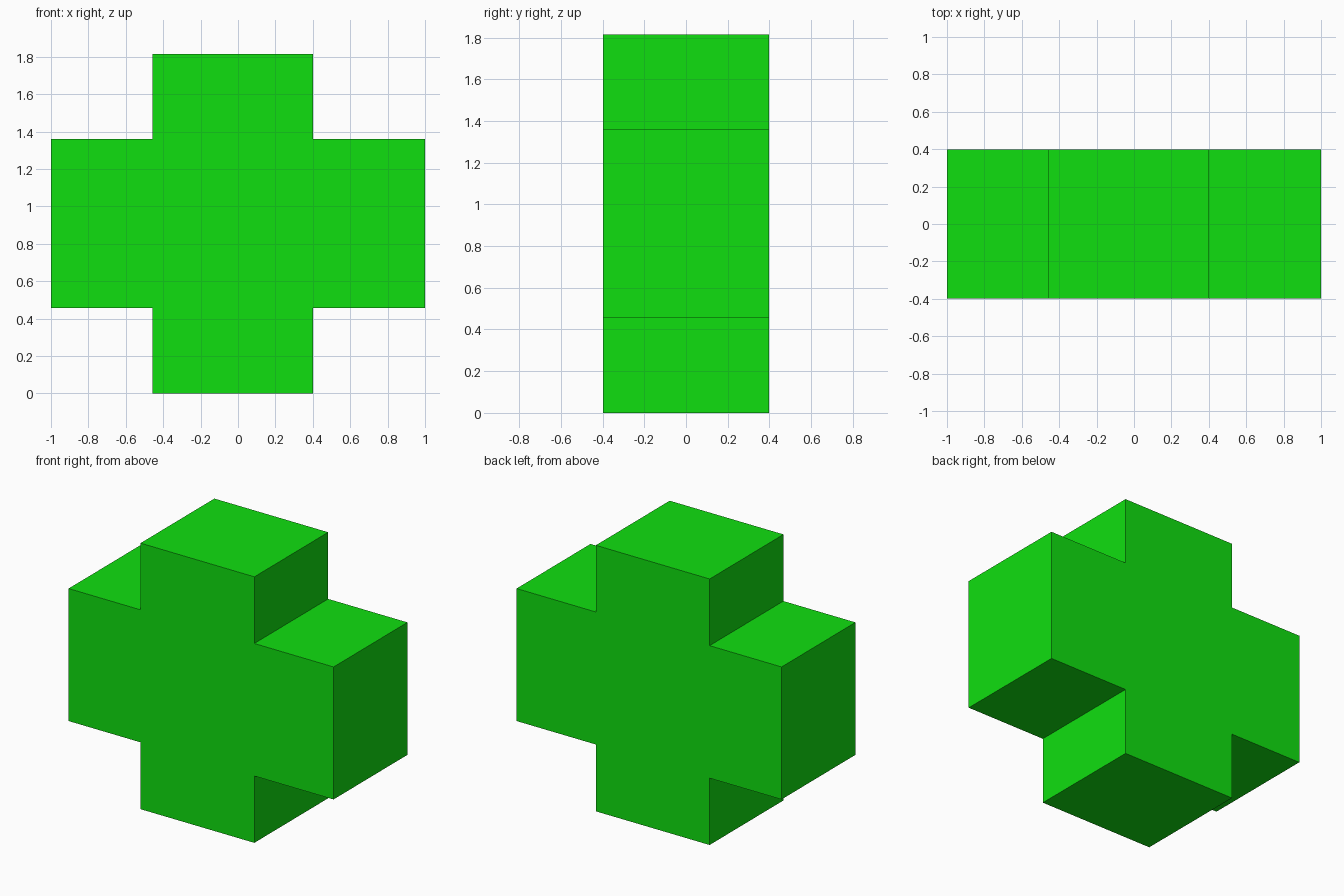
import bpy
import bmesh

if "Cube" in bpy.data.objects:
    bpy.data.objects.remove(bpy.data.objects["Cube"])

HALF_DEPTH = 0.398
LEFT, RIGHT = -0.457, 0.402      # upright sides (slightly off centre)
LOW, HIGH, TOP = 0.456, 1.36, 1.815  # arm underside, arm top, upright top

# Cross outline in the x-z plane
outline = [(LEFT, 0), (RIGHT, 0), (RIGHT, LOW), (1, LOW), (1, HIGH), (RIGHT, HIGH),
           (RIGHT, TOP), (LEFT, TOP), (LEFT, HIGH), (-1, HIGH), (-1, LOW), (LEFT, LOW)]

# Extrude the outline from front to back
bm = bmesh.new()
front = bm.faces.new([bm.verts.new((x, -HALF_DEPTH, z)) for x, z in outline])
result = bmesh.ops.extrude_face_region(bm, geom=[front], use_keep_orig=True)
back_verts = [g for g in result["geom"] if isinstance(g, bmesh.types.BMVert)]
bmesh.ops.translate(bm, verts=back_verts, vec=(0, 2 * HALF_DEPTH, 0))
bmesh.ops.recalc_face_normals(bm, faces=bm.faces)

mesh = bpy.data.meshes.new("cross_block")
bm.to_mesh(mesh)
bm.free()
cross = bpy.data.objects.new("cross_block", mesh)
bpy.context.collection.objects.link(cross)

# Bright green
green = bpy.data.materials.new("green")
green.diffuse_color = (0.005, 0.74, 0.005, 1)
green.use_nodes = True
green.node_tree.nodes["Principled BSDF"].inputs["Base Color"].default_value = green.diffuse_color
mesh.materials.append(green)
